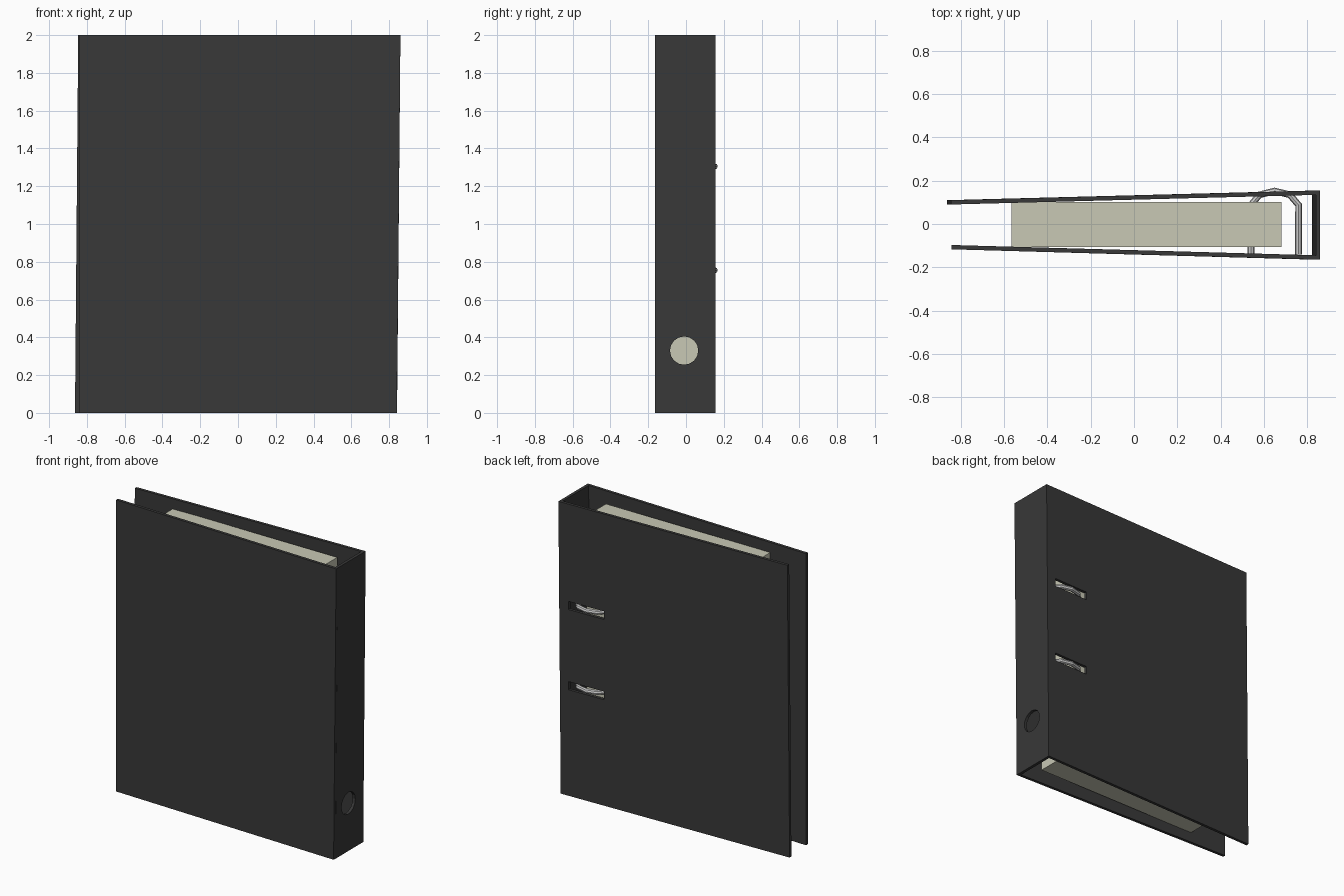
import bpy, bmesh, math
from mathutils import Matrix

if "Cube" in bpy.data.objects:
    bpy.data.objects.remove(bpy.data.objects["Cube"])


def material(name, color):
    m = bpy.data.materials.new(name)
    m.diffuse_color = (*color, 1)
    m.use_nodes = True
    m.node_tree.nodes["Principled BSDF"].inputs["Base Color"].default_value = m.diffuse_color
    return m


board = material("dark_board", (0.04, 0.04, 0.04))
cream = material("cream_paper", (0.58, 0.58, 0.46))


def add_object(name, bm, mat=None):
    bmesh.ops.recalc_face_normals(bm, faces=bm.faces)
    mesh = bpy.data.meshes.new(name)
    bm.to_mesh(mesh)
    bm.free()
    ob = bpy.data.objects.new(name, mesh)
    bpy.context.collection.objects.link(ob)
    if mat:
        mesh.materials.append(mat)
    return ob


def panel(name, bottom, top, z0=0.0, z1=2.0, mat=board):
    """Upright slab between two four-point outlines."""
    bm = bmesh.new()
    lo = [bm.verts.new((x, y, z0)) for x, y in bottom]
    hi = [bm.verts.new((x, y, z1)) for x, y in top]
    bm.faces.new(lo)
    bm.faces.new(hi)
    for i in range(4):
        j = (i + 1) % 4
        bm.faces.new((lo[i], lo[j], hi[j], hi[i]))
    return add_object(name, bm, mat)


def rect(x0, x1, y0, y1):
    return [(x0, y0), (x1, y0), (x1, y1), (x0, y1)]


def cut(target, cutter):
    mod = target.modifiers.new("hole", 'BOOLEAN')
    mod.operation = 'DIFFERENCE'
    mod.solver = 'EXACT'
    mod.object = cutter
    with bpy.context.temp_override(object=target, active_object=target):
        bpy.ops.object.modifier_apply(modifier=mod.name)
    bpy.data.objects.remove(cutter)


def cover(xl, xr, yl, yr, t):
    """Tapering cover outline, t is the signed thickness toward the inside."""
    return [(xl, yl), (xr, yr), (xr, yr + t), (xl, yl + t)]


# Covers, slightly skewed toward the top like a worn binder
front_cover = panel("front_cover",
                    cover(-0.843, 0.841, -0.117, -0.165, 0.02),
                    cover(-0.843, 0.86, -0.117, -0.165, 0.02))
back_cover = panel("back_cover",
                   cover(-0.863, 0.842, 0.11, 0.155, -0.02),
                   cover(-0.846, 0.86, 0.11, 0.155, -0.02))

# Spine with finger hole
spine = panel("spine", rect(0.822, 0.842, -0.147, 0.137), rect(0.84, 0.86, -0.147, 0.137))
bm = bmesh.new()
bmesh.ops.create_cone(bm, cap_ends=True, segments=16, radius1=0.075, radius2=0.075, depth=0.3,
                      matrix=Matrix.Translation((0.84, -0.01, 0.33)) @ Matrix.Rotation(math.pi / 2, 4, 'Y'))
cut(spine, add_object("finger_hole_cutter", bm))

# Paper stack
panel("paper_stack", rect(-0.565, 0.682, -0.107, 0.102), rect(-0.565, 0.682, -0.107, 0.102),
      0.07, 1.93, cream)

# Ring slots in the back cover and the wire rings
path = [(0.76, -0.14), (0.76, 0.088), (0.72, 0.135), (0.65, 0.152),
        (0.58, 0.135), (0.54, 0.088), (0.54, -0.14)]
for i, z in enumerate((0.755, 1.305), 1):
    slot = rect(0.52, 0.785, 0.05, 0.25)
    cut(back_cover, panel("slot_cutter", slot, slot, z - 0.028, z + 0.028))

    curve = bpy.data.curves.new(f"ring_{i}", 'CURVE')
    curve.dimensions = '3D'
    curve.bevel_depth = 0.016
    curve.bevel_resolution = 2
    curve.use_fill_caps = True
    spline = curve.splines.new('POLY')
    spline.points.add(len(path) - 1)
    for p, (x, y) in zip(spline.points, path):
        p.co = (x, y, z, 1)
        spline.use_smooth = False
    ring = bpy.data.objects.new(f"ring_{i}", curve)
    bpy.context.collection.objects.link(ring)
